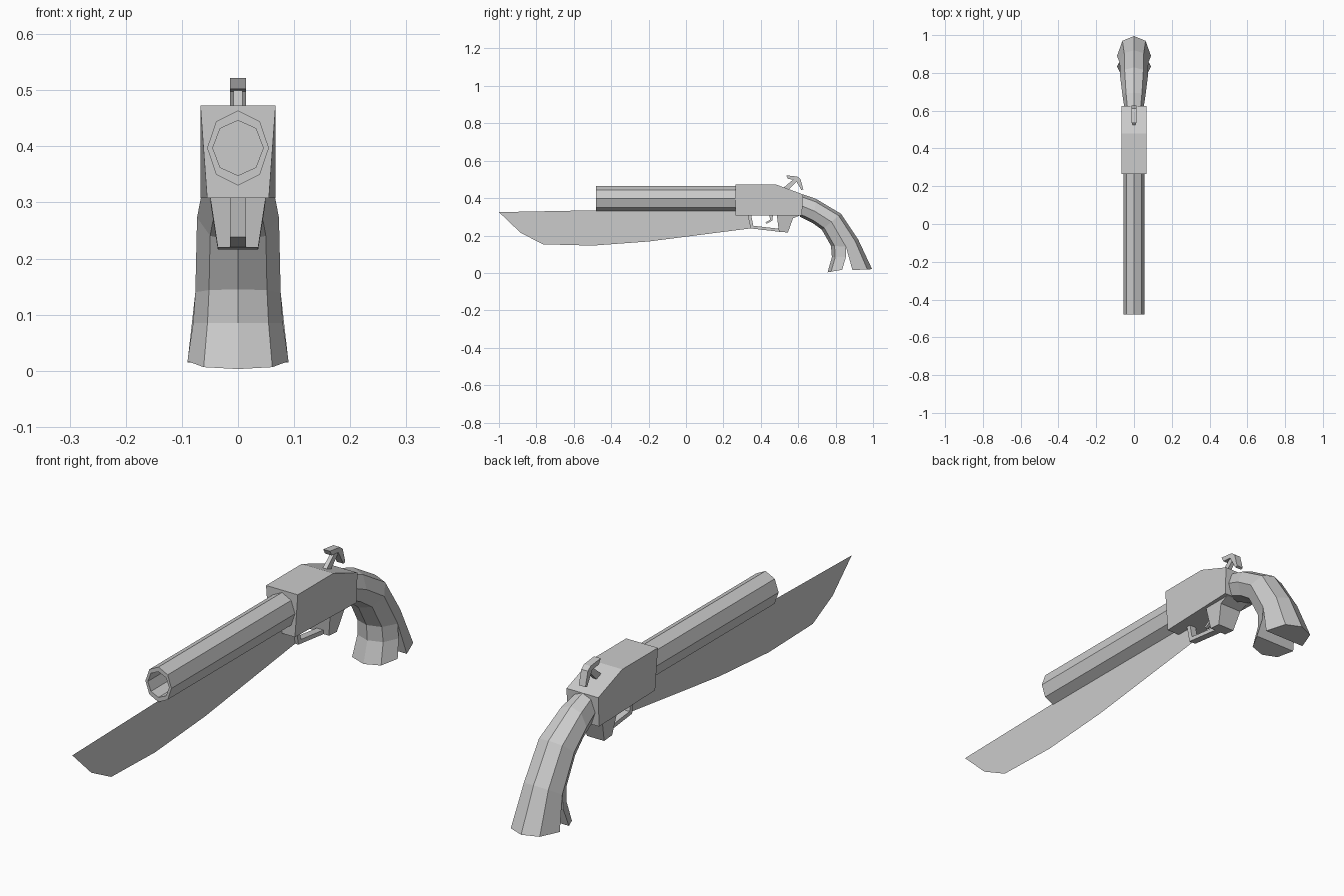
import bpy, bmesh, math

cube = bpy.data.objects.get("Cube")
if cube:
    bpy.data.objects.remove(cube, do_unlink=True)

GREY = (0.6, 0.6, 0.6, 1)
mat = bpy.data.materials.new("plain grey")
mat.use_nodes = True
mat.diffuse_color = GREY
mat.node_tree.nodes["Principled BSDF"].inputs["Base Color"].default_value = GREY


def finish(name, bm):
    bmesh.ops.recalc_face_normals(bm, faces=bm.faces)
    mesh = bpy.data.meshes.new(name)
    bm.to_mesh(mesh)
    bm.free()
    mesh.materials.append(mat)
    obj = bpy.data.objects.new(name, mesh)
    bpy.context.collection.objects.link(obj)
    return obj


def loft(name, rings):
    """Skin a series of closed rings and cap both ends."""
    bm = bmesh.new()
    loops = [[bm.verts.new(p) for p in ring] for ring in rings]
    n = len(loops[0])
    for a, b in zip(loops, loops[1:]):
        for i in range(n):
            j = (i + 1) % n
            bm.faces.new((a[i], a[j], b[j], b[i]))
    bm.faces.new(loops[0])
    bm.faces.new(loops[-1])
    return finish(name, bm)


def prism(name, profile):
    """Mirror a side profile of (y, z, half width) points across x = 0."""
    return loft(name, [[(s * w, y, z) for y, z, w in profile] for s in (-1, 1)])


def flat(points, w):
    return [(y, z, w) for y, z in points]


# Barrel: hollow eight-sided tube
def oct_ring(y, rx, rz):
    angles = [math.pi / 4 * i for i in range(8)]
    return [(rx * math.sin(a), y, 0.397 + rz * math.cos(a)) for a in angles]


loft("barrel", [oct_ring(0.2, 0.045, 0.049), oct_ring(-0.48, 0.045, 0.049),
                oct_ring(-0.48, 0.055, 0.067), oct_ring(0.28, 0.055, 0.067)])

# Blade: a single thin sheet under the barrel
bm = bmesh.new()
bm.faces.new([bm.verts.new((0, y, z)) for y, z in (
    (-1, 0.325), (-0.885, 0.215), (-0.765, 0.153), (-0.5, 0.146), (-0.2, 0.168),
    (0.345, 0.238), (0.335, 0.32), (0.27, 0.34), (-0.48, 0.335))])
finish("blade", bm)

# Receiver and the lug beneath it
prism("receiver", [(0.265, 0.308, 0.055), (0.265, 0.473, 0.067), (0.48, 0.473, 0.067),
                   (0.625, 0.42, 0.067), (0.62, 0.308, 0.067)])
prism("receiver_lug", [(0.485, 0.312, 0.05), (0.62, 0.312, 0.05), (0.572, 0.292, 0.048),
                       (0.545, 0.216, 0.036), (0.497, 0.22, 0.036)])

# Trigger guard and trigger
prism("trigger_guard", flat([(0.33, 0.31), (0.345, 0.238), (0.5, 0.22), (0.5, 0.236),
                             (0.36, 0.252), (0.348, 0.31)], 0.014))
prism("trigger", flat([(0.445, 0.312), (0.45, 0.285), (0.425, 0.27), (0.43, 0.262),
                       (0.462, 0.28), (0.465, 0.312)], 0.006))

# Hammer: slanted stem and curved head
prism("hammer_stem", flat([(0.515, 0.45), (0.58, 0.505), (0.598, 0.495), (0.54, 0.435)], 0.008))
prism("hammer_head", flat([(0.535, 0.522), (0.545, 0.502), (0.585, 0.498), (0.617, 0.443),
                           (0.627, 0.447), (0.612, 0.502), (0.595, 0.515)], 0.014))


# Grip: two half-octagon lofts that part into a forked end
def half_ring(tip, mid, w):
    (ty, tz), (my, mz) = tip, mid
    dy, dz = my + 0.76 * (ty - my), mz + 0.76 * (tz - mz)
    return [(-w, my, mz), (-0.68 * w, dy, dz), (0, ty, tz), (0.68 * w, dy, dz), (w, my, mz)]


MID = [(0.61, 0.362), (0.688, 0.33), (0.778, 0.273), (0.855, 0.14)]
WIDTH = [0.05, 0.062, 0.073, 0.076]
BACK = [(0.61, 0.425), (0.695, 0.396), (0.829, 0.316), (0.92, 0.18), (0.995, 0.02)]
FRONT = [(0.61, 0.3), (0.68, 0.265), (0.727, 0.23), (0.775, 0.145), (0.78, 0.085), (0.757, 0.003)]

loft("grip_back", [half_ring(*r) for r in
                   zip(BACK, MID + [(0.89, 0.015)], WIDTH + [0.09])])
loft("grip_front", [half_ring(*r) for r in
                    zip(FRONT, MID + [(0.855, 0.085), (0.835, 0.017)], WIDTH + [0.08, 0.09])])
